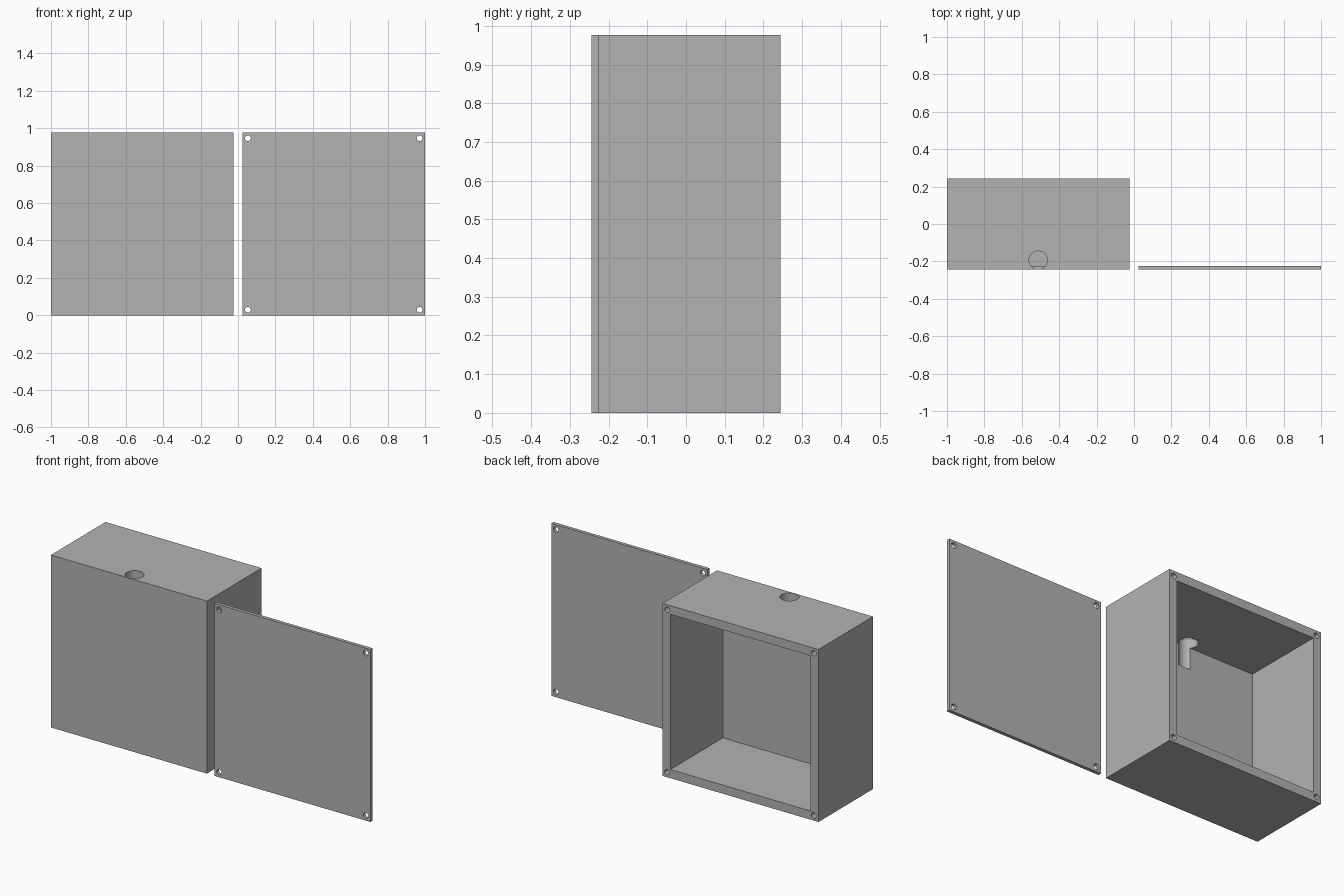
import bpy
from math import pi, radians
from mathutils import Vector

cube = bpy.data.objects.get("Cube")
if cube:
    bpy.data.objects.remove(cube, do_unlink=True)

# Main sizes
SIDE = 0.976          # width and height of box and lid
DEPTH = 0.488         # box depth
WALL = 0.049          # side wall thickness
PANEL = 0.0195        # thickness of lid and box front
INSET = 0.029         # screw hole distance from the edges
FRONT = -DEPTH / 2
BOX_X = -1 + SIDE / 2
LID_X = 1 - SIDE / 2

grey = bpy.data.materials.new("plain grey")
grey.use_nodes = True
colour = (0.45, 0.45, 0.45, 1)
grey.diffuse_color = colour
grey.node_tree.nodes["Principled BSDF"].inputs["Base Color"].default_value = colour


def block(name, low, high):
    low, high = Vector(low), Vector(high)
    bpy.ops.mesh.primitive_cube_add(size=1, location=(low + high) / 2)
    obj = bpy.context.object
    obj.name = name
    obj.scale = high - low
    bpy.ops.object.transform_apply(location=False, rotation=False, scale=True)
    obj.data.materials.append(grey)
    return obj


def rod(name, radius, length, centre, along_y=False):
    bpy.ops.mesh.primitive_cylinder_add(
        vertices=48, radius=radius, depth=length, location=centre,
        rotation=(pi / 2 if along_y else 0, 0, 0))
    obj = bpy.context.object
    obj.name = name
    obj.data.materials.append(grey)
    return obj


def cut(target, cutter):
    cutter.hide_render = True
    mod = target.modifiers.new("cut", 'BOOLEAN')
    mod.operation = 'DIFFERENCE'
    mod.solver = 'EXACT'
    mod.object = cutter
    bpy.ops.object.select_all(action='DESELECT')
    bpy.context.view_layer.objects.active = target
    target.select_set(True)
    bpy.ops.object.modifier_apply(modifier=mod.name)
    bpy.data.objects.remove(cutter, do_unlink=True)


def drill_corners(target, centre_x, y, length):
    reach = SIDE / 2 - INSET
    for sx in (-1, 1):
        for sz in (-1, 1):
            spot = (centre_x + sx * reach, y, SIDE / 2 + sz * reach)
            cut(target, rod("screw_cutter", 0.0155, length, spot, True))


# Box, open at the back
box = block("box_body", (-1, FRONT, 0), (-1 + SIDE, -FRONT, SIDE))
cut(box, block("cavity_cutter", (-1 + WALL, FRONT + PANEL, WALL),
               (-1 + SIDE - WALL, -FRONT + WALL, SIDE - WALL)))

# Cable hole through the top, grooving the inside of the front wall
groove_low, groove_high = 0.805, SIDE + 0.1
cut(box, rod("cable_cutter", 0.049, groove_high - groove_low,
             (BOX_X, FRONT + 0.0505, (groove_low + groove_high) / 2)))

# Blind screw holes in the rim
drill_corners(box, BOX_X, -FRONT, 0.2)

# Lid with through holes
lid = block("lid_panel", (1 - SIDE, FRONT, 0), (1, FRONT + PANEL, SIDE))
drill_corners(lid, LID_X, FRONT + PANEL / 2, PANEL * 4)

# Round hole walls, crisp edges
for obj in (box, lid):
    bpy.ops.object.select_all(action='DESELECT')
    bpy.context.view_layer.objects.active = obj
    obj.select_set(True)
    bpy.ops.object.shade_smooth_by_angle(angle=radians(30))
